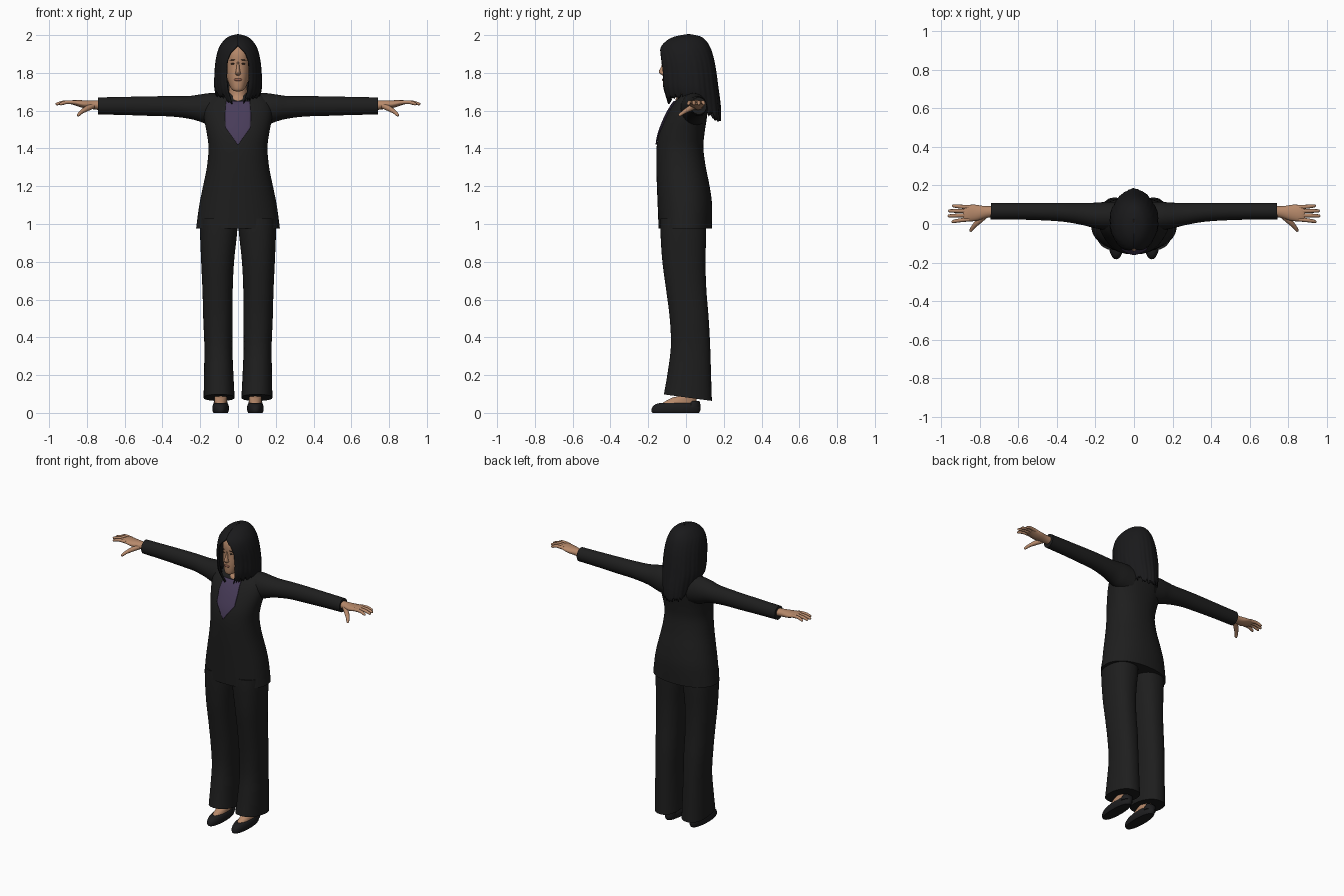
import bpy, math, random
from mathutils import Vector

random.seed(4)
cube = bpy.data.objects.get("Cube")
if cube:
    bpy.data.objects.remove(cube, do_unlink=True)


def material(name, r, g, b):
    m = bpy.data.materials.new(name)
    m.use_nodes = True
    m.diffuse_color = (r, g, b, 1)
    m.node_tree.nodes["Principled BSDF"].inputs["Base Color"].default_value = (r, g, b, 1)
    return m


cloth = material("black cloth", .013, .013, .013)
black_hair = material("black hair", .010, .010, .011)
leather = material("shoe black", .012, .012, .013)
purple = material("purple fabric", .065, .045, .10)
skin = material("skin", .47, .25, .145)
lip = material("lip", .30, .12, .08)
dark = material("eye brown", .05, .03, .02)


def build(name, verts, faces, mat, mirror=False, thickness=0, angle=50):
    mesh = bpy.data.meshes.new(name)
    mesh.from_pydata(verts, [], faces)
    mesh.materials.append(mat)
    ob = bpy.data.objects.new(name, mesh)
    bpy.context.collection.objects.link(ob)
    bpy.ops.object.select_all(action='DESELECT')
    ob.select_set(True)
    bpy.context.view_layer.objects.active = ob
    bpy.ops.object.mode_set(mode='EDIT')
    bpy.ops.mesh.select_all(action='SELECT')
    bpy.ops.mesh.normals_make_consistent(inside=False)
    bpy.ops.object.mode_set(mode='OBJECT')
    bpy.ops.object.shade_smooth_by_angle(angle=math.radians(angle))
    if thickness:
        mod = ob.modifiers.new("thickness", 'SOLIDIFY')
        mod.thickness, mod.offset = thickness, 0
    if mirror:
        ob.modifiers.new("mirror", 'MIRROR')
    return ob


def smooth_rows(rows, steps=5):
    """Catmull-Rom resampling of a list of number rows."""
    out = []
    for i in range(len(rows) - 1):
        p, a, b, q = (rows[max(i - 1, 0)], rows[i], rows[i + 1], rows[min(i + 2, len(rows) - 1)])
        for k in range(steps):
            t = k / steps
            out.append([.5 * (2 * B + (C - A) * t + (2 * A - 5 * B + 4 * C - D) * t ** 2
                              + (3 * B - A - 3 * C + D) * t ** 3) for A, B, C, D in zip(p, a, b, q)])
    return out + [list(rows[-1])]


def lookup(rows, z):
    """Row values at height z, for rows sorted upwards."""
    z = min(max(z, rows[0][0]), rows[-1][0])
    for a, b in zip(rows, rows[1:]):
        if z <= b[0]:
            f = (z - a[0]) / max(b[0] - a[0], 1e-6)
            return [A + (B - A) * f for A, B in zip(a, b)]


def grid_faces(rows, cols, closed):
    return [(r * cols + c, r * cols + (c + 1) % cols, (r + 1) * cols + (c + 1) % cols, (r + 1) * cols + c)
            for r in range(rows - 1) for c in range(cols if closed else cols - 1)]


def loft(name, rings, mat, **kw):
    n = len(rings[0])
    verts = [p for ring in rings for p in ring]
    faces = grid_faces(len(rings), n, True)
    faces += [tuple(range(n)), tuple(range(len(verts) - n, len(verts)))]
    return build(name, verts, faces, mat, **kw)


def stack(name, rows, mat, cx=0, power=2.0, tilt=0, sides=40, **kw):
    """Loft upwards through rows of height, half width, front y, back y and optional x offset."""
    rings = []
    for row in smooth_rows(rows):
        z, hw, yf, yb = row[:4]
        x0 = row[4] if len(row) > 4 else cx
        ring = []
        for i in range(sides):
            a = 2 * math.pi * i / sides
            s, c = math.sin(a), math.cos(a)
            x = x0 + hw * math.copysign(abs(s) ** (2 / power), s)
            y = (yf + yb) / 2 + (yb - yf) / 2 * math.copysign(abs(c) ** (2 / power), c)
            ring.append((x, y, z - tilt * y * max(0, 1 - z / .4)))
        rings.append(ring)
    return loft(name, rings, mat, **kw)


def tube(name, rows, mat, sides=20, **kw):
    """Sweep an ellipse through rows of x, y, z, side radius, up radius."""
    rows = smooth_rows(rows)
    pts = [Vector(r[:3]) for r in rows]
    rings = []
    for i, r in enumerate(rows):
        d = (pts[min(i + 1, len(pts) - 1)] - pts[max(i - 1, 0)]).normalized()
        side = Vector((0, 0, 1)).cross(d).normalized()
        up = d.cross(side)
        rings.append([pts[i] + side * r[3] * math.cos(a) + up * r[4] * math.sin(a)
                      for a in (2 * math.pi * k / sides for k in range(sides))])
    return loft(name, rings, mat, **kw)


def blob(name, loc, scale, mat, mirror=False, rot=0):
    bpy.ops.mesh.primitive_uv_sphere_add(segments=16, ring_count=10)
    ob = bpy.context.object
    ob.name = name
    for v in ob.data.vertices:
        x, y, z = (c * s for c, s in zip(v.co, scale))
        v.co = Vector((x * math.cos(rot) + z * math.sin(rot), y, z * math.cos(rot) - x * math.sin(rot))) + Vector(loc)
    ob.location = (0, 0, 0)
    ob.data.materials.append(mat)
    bpy.ops.object.shade_smooth()
    if mirror:
        ob.modifiers.new("mirror", 'MIRROR')


# Jacket body and sleeves
JACKET = [(.975, .222, -.145, .137), (1.1, .205, -.15, .138), (1.2, .185, -.154, .125),
          (1.3, .165, -.157, .105), (1.4, .156, -.156, .092), (1.48, .165, -.143, .098),
          (1.56, .18, -.112, .11), (1.62, .18, -.08, .115), (1.66, .16, -.05, .11),
          (1.688, .12, -.025, .1), (1.698, .06, 0, .09)]
stack("jacket_body", JACKET, cloth, power=2.2, sides=56)
tube("jacket_sleeve", [(.08, .04, 1.6, .075, .09), (.15, .042, 1.61, .072, .084), (.2, .045, 1.615, .066, .072),
                       (.26, .052, 1.618, .058, .06), (.35, .06, 1.623, .05, .054), (.45, .064, 1.624, .046, .052),
                       (.6, .066, 1.625, .043, .048), (.742, .067, 1.625, .043, .045)], cloth, sides=28, mirror=True)

# Shirt front, a thin plate following the jacket surface
body = smooth_rows(JACKET)
NECKLINE = [(1.42, .002), (1.455, .025), (1.51, .066), (1.58, .068), (1.65, .062)]
verts, ROWS, COLS = [], 24, 17
for r in range(ROWS):
    z = 1.42 + .23 * r / (ROWS - 1)
    half = lookup(NECKLINE, z)[1]
    _, hw, yf, yb = lookup(body, z)
    for c in range(COLS):
        x = half * (2 * c / (COLS - 1) - 1)
        depth = (yb - yf) / 2 * (1 - abs(x / hw) ** 2.2) ** (1 / 2.2)
        verts.append((x, (yf + yb) / 2 - depth - .004, z))
build("shirt_front", verts, grid_faces(ROWS, COLS, False), purple, thickness=.006)

# Trousers
stack("trouser_leg", [(.082, .082, -.117, .137, .1), (.2, .078, -.098, .133, .102), (.35, .074, -.08, .128, .104),
                      (.5, .078, -.086, .12, .106), (.65, .08, -.105, .108, .108), (.8, .087, -.125, .103, .108),
                      (.95, .098, -.135, .107, .103), (1.03, .1, -.135, .105, .101)],
      cloth, power=2.3, tilt=.17, mirror=True)

# Feet and flat shoes
stack("foot", [(.035, .035, -.14, .058), (.055, .034, -.12, .055), (.08, .033, -.075, .055),
               (.1, .033, -.035, .055), (.2, .035, -.02, .06)], skin, cx=.092, mirror=True)
stack("shoe", [(0, .038, -.178, .068), (.012, .043, -.183, .075), (.03, .044, -.178, .077),
               (.045, .04, -.162, .074), (.052, .035, -.14, .068)], leather, cx=.092, power=2.2, mirror=True)
stack("shoe_heel_cup", [(.03, .038, 0, .076), (.05, .037, .012, .075), (.064, .034, .03, .07)],
      leather, cx=.092, mirror=True)

# Hands
tube("palm", [(.72, .065, 1.628, .028, .026), (.77, .062, 1.631, .031, .023), (.82, .058, 1.635, .042, .02),
              (.865, .056, 1.643, .042, .014), (.885, .056, 1.643, .035, .009)], skin, mirror=True)
for label, y0, y1, tip in (("index", .024, .013, .945), ("middle", .046, .042, .965),
                           ("ring", .067, .068, .962), ("little", .087, .094, .942)):
    mid = (.865 + tip) / 2
    tube(label + "_finger", [(.855, y0, 1.643, .011, .011), (mid, (y0 + y1) / 2, 1.645, .01, .01),
                             (tip - .008, y1, 1.636, .008, .008), (tip, y1, 1.634, .003, .003)],
         skin, sides=10, mirror=True)
tube("thumb", [(.77, .045, 1.625, .016, .016), (.805, .014, 1.608, .015, .014), (.83, -.012, 1.592, .011, .01),
               (.845, -.033, 1.577, .008, .008), (.848, -.038, 1.573, .003, .003)], skin, sides=12, mirror=True)

# Neck, head and face
stack("neck", [(1.62, .062, -.06, .09), (1.66, .06, -.055, .09), (1.69, .05, -.042, .08), (1.8, .046, -.04, .075)], skin)
stack("head", [(1.702, .012, -.105, -.075), (1.71, .03, -.116, -.04), (1.735, .046, -.121, .02),
               (1.78, .06, -.122, .07), (1.84, .067, -.119, .09), (1.9, .068, -.119, .09),
               (1.945, .058, -.1, .08), (1.97, .03, -.06, .05)], skin, power=2.2)
stack("nose", [(1.787, .008, -.126, -.1), (1.796, .015, -.138, -.1), (1.808, .012, -.144, -.1),
               (1.83, .008, -.133, -.1), (1.86, .006, -.121, -.1)], skin, sides=14)
blob("lips", (0, -.121, 1.764), (.022, .006, .007), lip)
blob("eye", (.028, -.113, 1.848), (.011, .005, .004), dark, True)
blob("eyebrow", (.029, -.115, 1.868), (.016, .004, .0025), dark, True, .1)

# Long hair, a draped sheet parted over the face with ragged ends
HAIR = smooth_rows([(1.52, .085, -.08, .175), (1.6, .095, -.085, .178), (1.66, .108, -.105, .173),
                    (1.72, .121, -.13, .165), (1.8, .12, -.138, .155), (1.87, .113, -.143, .143),
                    (1.93, .097, -.132, .125), (1.97, .07, -.095, .1), (1.99, .042, -.05, .07), (2.0, .003, .01, .02)])
PARTING = [(1.63, .27), (1.7, .44), (1.78, .51), (1.86, .51), (1.905, .38), (1.945, 0), (2.0, 0)]
ENDS = [(0, 1.555), (.3, 1.575), (.42, 1.63), (.55, 1.67), (.8, 1.69), (1, 1.65)]
ROWS, COLS = 36, 121
lengths = [random.uniform(-.022, .018) for _ in range(COLS)]
verts = []
for r in range(ROWS):
    t = (r / (ROWS - 1)) ** 1.5
    for c in range(COLS):
        u = 2 * c / (COLS - 1) - 1
        z = 2 - (2 - lookup(ENDS, abs(u))[1] - lengths[c]) * t
        _, hw, yf, yb = lookup(HAIR, z)
        a = u * (math.pi - lookup(PARTING, z)[1])
        wave = 1 + .012 * t * math.sin(c * 1.3) + .015 * t * math.sin(c * .45)
        verts.append((hw * wave * math.sin(a), (yf + yb) / 2 + (yb - yf) / 2 * wave * math.cos(a), z))
build("long_hair", verts, grid_faces(ROWS, COLS, False), black_hair, thickness=.01, angle=70)
